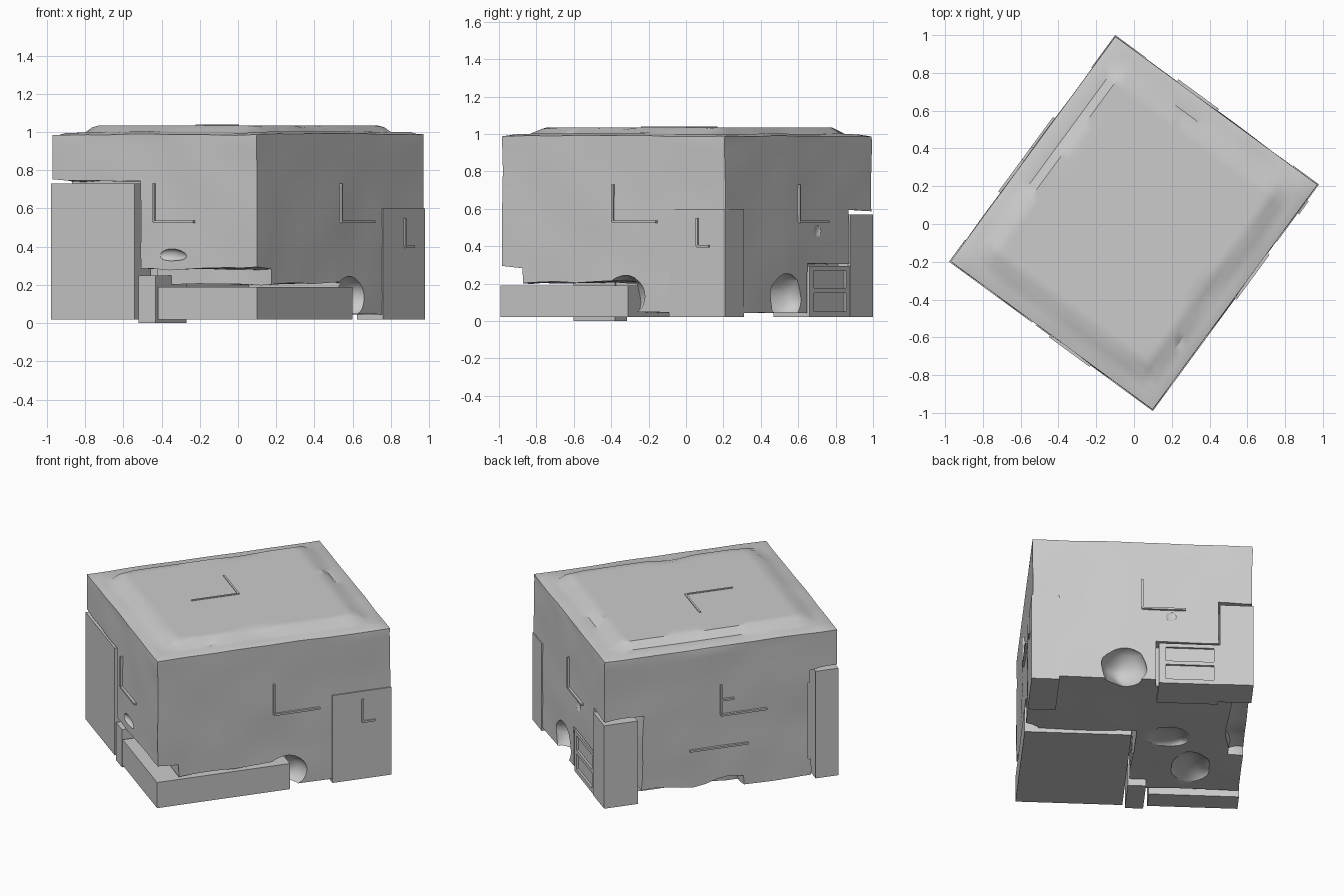
import bpy, bmesh, math
from mathutils import Vector, noise

if "Cube" in bpy.data.objects:
    bpy.data.objects.remove(bpy.data.objects["Cube"])

ANGLE = math.radians(53.75)   # the whole block is turned on the ground plane
U, V = 0.744, 0.669           # half sizes along the block's own axes


def finish(name, bm):
    bmesh.ops.recalc_face_normals(bm, faces=bm.faces)
    me = bpy.data.meshes.new(name)
    bm.to_mesh(me)
    bm.free()
    ob = bpy.data.objects.new(name, me)
    bpy.context.collection.objects.link(ob)
    ob.rotation_euler.z = ANGLE
    ob.location.y = 0.005
    return ob


def roughen(bm, amount, scale=4.0):
    for v in bm.verts:
        v.co += noise.noise_vector(v.co * scale) * amount


def box(name, u, v, z, cuts=0, rough=0.0, bevel=0.0):
    bm = bmesh.new()
    bmesh.ops.create_cube(bm, size=1)
    for p in bm.verts:
        p.co = Vector([(a + b) / 2 + c * (b - a)
                       for (a, b), c in zip((u, v, z), p.co)])
    if bevel:
        bmesh.ops.bevel(bm, geom=bm.edges[:], offset=bevel, segments=2,
                        affect='EDGES', profile=0.5)
    if cuts:
        bmesh.ops.subdivide_edges(bm, edges=bm.edges[:], cuts=cuts, use_grid_fill=True)
    if rough:
        roughen(bm, rough)
    return finish(name, bm)


def blob(name, centre, radii, rough=0.02):
    bm = bmesh.new()
    bmesh.ops.create_icosphere(bm, subdivisions=3, radius=1)
    for p in bm.verts:
        p.co = Vector(centre) + Vector([a * r for a, r in zip(p.co, radii)])
    roughen(bm, rough, 9)
    return finish(name, bm)


def carve(target, cutter):
    m = target.modifiers.new("carve", 'BOOLEAN')
    m.operation, m.solver, m.object = 'DIFFERENCE', 'EXACT', cutter
    cutter.hide_render = True
    bpy.context.view_layer.objects.active = target
    bpy.ops.object.modifier_apply(modifier=m.name)
    bpy.data.objects.remove(cutter)


def smooth(ob, deg):
    bpy.ops.object.select_all(action='DESELECT')
    ob.select_set(True)
    bpy.context.view_layer.objects.active = ob
    bpy.ops.object.shade_smooth_by_angle(angle=math.radians(deg))


# Main body: weathered block with a slightly raised top panel
bm = bmesh.new()
bmesh.ops.create_cube(bm, size=1)
for p in bm.verts:
    p.co = Vector((p.co.x * 2 * (U - .006), p.co.y * 2 * (V - .006), .52 + p.co.z * .95))
bmesh.ops.subdivide_edges(bm, edges=bm.edges[:], cuts=27, use_grid_fill=True)
for p in bm.verts:
    n = noise.noise_vector(p.co * 3.5)
    edge = min(U - abs(p.co.x), V - abs(p.co.y))
    if p.co.z > .99:
        wobble = edge + .03 * n.x
        p.co.z = 1.0 + .035 * min(1, max(0, (wobble - .11) / .04)) - (.012 if edge < .01 else 0)
        p.co.z += .008 * n.z if wobble < .11 else 0
    else:
        p.co += n * .006
body = finish("body", bm)

# Eroded openings in the body around the fitted blocks
cuts = [
    box("cut", (-.85, .10), (-.8, .0), (-.2, .205), 7, .02),        # corner plinth
    box("cut", (-.85, -.60), (-.8, .14), (-.2, .285), 7, .025),     # front undercut
    box("cut", (-.85, -.565), (.09, .8), (-.2, .745), 9, .02),      # tall corner block
    box("cut", (.50, .85), (.46, .8), (-.2, .59), 7, .02),          # rear corner block
    box("cut", (.66, .85), (.08, .50), (-.2, .305), 5, .012),       # ledge block
    box("cut", (-.15, .55), (.56, .8), (-.2, .085), 8, .05),        # ragged side bottom
    blob("cut", (.07, -V, .13), (.13, .12, .115)),                  # arch beside plinth
    blob("cut", (U, -.115, .12), (.14, .135, .135)),                # rear hole
    blob("cut", (U, .17, .48), (.015, .035, .035), .005),           # small dent
    blob("cut", (-U, -.12, .355), (.03, .09, .03), .01),            # front dent
    blob("cut", (.05, .2, .03), (.12, .15, .04)),                   # underside pits
    blob("cut", (-.3, .35, .03), (.2, .12, .05)),
    box("cut", (-.575, -.55), (.6, .8), (.15, .66), 6, .012),       # side slit
]
for c in cuts:
    carve(body, c)
smooth(body, 35)

# Fitted blocks
box("corner_plinth", (-U, .10), (-V, -.025), (.02, .19))
box("tall_corner_block", (-U, -.60), (.125, V), (.02, .73))
box("rear_corner_block", (.53, U), (.466, V), (.02, .57))
box("front_post", (-U, -.47), (-.01, .10), (.0, .25))
box("flush_corner_panel", (.37, U), (-V, -.5), (.02, .60))

# Ledge block with two shallow recessed panels
ledge = box("ledge_block", (.5, U - .004), (.10, .47), (.02, .295))
for z in ((.05, .15), (.175, .27)):
    carve(ledge, box("cut", (U - .018, .8), (.14, .43), z))

# Thin L-shaped marks on every face
T = .006


def mark(name, axis, pos, start, run, z, rise):
    """Raised L on the side face where `axis` (0=u, 1=v) equals pos."""
    def bar(label, a, b, zz):
        depth, along = (pos - .009, pos + .009), (min(a, b), max(a, b))
        uv = (depth, along) if axis == 0 else (along, depth)
        box(f"{name}_{label}", uv[0], uv[1], zz)
    if rise:
        bar("upright", start - T, start + T, (z, z + rise))
    bar("foot", start, start + run, (z - T, z + T))


mark("front_mark", 0, -U, 0, -.26, .53, .20)
mark("rear_mark", 0, U, 0, .26, .53, .20)
mark("right_mark", 1, -V, 0, .29, .53, .20)
mark("left_mark", 1, V, 0, -.29, .53, .20)
mark("small_right_mark", 1, -V, .56, .08, .40, .15)
mark("small_left_mark", 1, V, 0, -.08, .63, 0)
mark("lower_left_mark", 1, V, .2, -.37, .32, 0)
box("top_mark_long", (-.30, 0), (-T, T), (1.03, 1.04))
box("top_mark_short", (-T, T), (0, .27), (1.03, 1.04))
